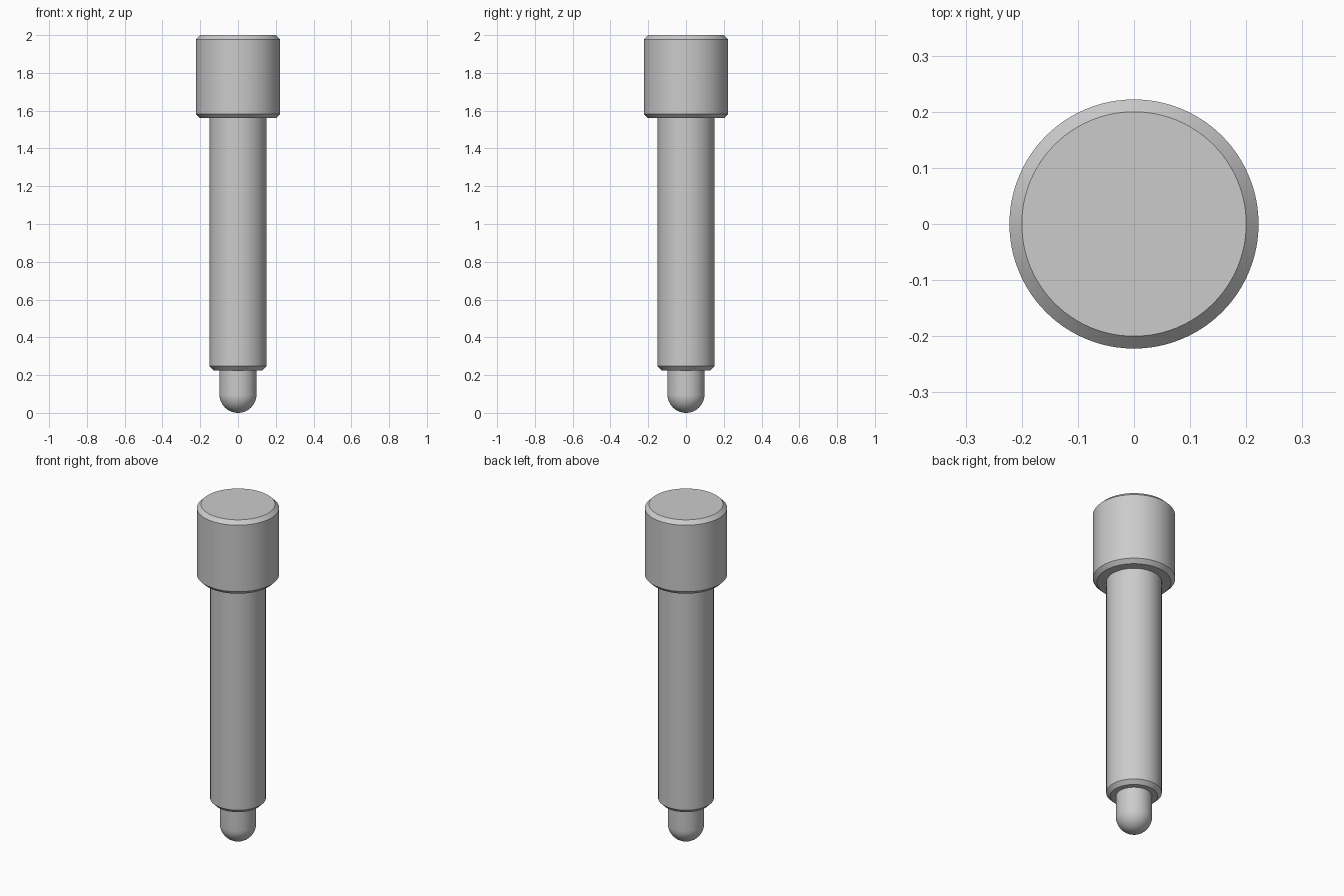
import bpy, bmesh
from math import radians, sin, cos, pi

cube = bpy.data.objects.get("Cube")
if cube:
    bpy.data.objects.remove(cube, do_unlink=True)

SEGMENTS = 96

steel = bpy.data.materials.new("steel_grey")
steel.use_nodes = True
GREY = (0.6, 0.6, 0.6, 1)
steel.diffuse_color = GREY
steel.node_tree.nodes["Principled BSDF"].inputs["Base Color"].default_value = GREY


def lathe(name, profile):
    """Spin (radius, height) points, listed bottom to top, about the z axis."""
    bm = bmesh.new()
    verts = [bm.verts.new((r, 0, z)) for r, z in profile]
    edges = [bm.edges.new(pair) for pair in zip(verts, verts[1:])]
    bmesh.ops.spin(bm, geom=verts + edges, cent=(0, 0, 0), axis=(0, 0, 1),
                   angle=2 * pi, steps=SEGMENTS)
    bmesh.ops.remove_doubles(bm, verts=bm.verts, dist=1e-5)
    bmesh.ops.recalc_face_normals(bm, faces=bm.faces)
    mesh = bpy.data.meshes.new(name)
    bm.to_mesh(mesh)
    bm.free()
    mesh.materials.append(steel)
    obj = bpy.data.objects.new(name, mesh)
    bpy.context.collection.objects.link(obj)
    bpy.ops.object.select_all(action="DESELECT")
    obj.select_set(True)
    bpy.context.view_layer.objects.active = obj
    bpy.ops.object.shade_smooth_by_angle(angle=radians(30))
    return obj


HEAD_R, BODY_R, TIP_R = 0.222, 0.15, 0.098
HEAD_Z, BODY_Z, TOP = 1.56, 0.225, 2.0
CHAMFER = 0.022

# Head, chamfered at both rims
lathe("head", [(0, HEAD_Z), (HEAD_R - CHAMFER, HEAD_Z), (HEAD_R, HEAD_Z + CHAMFER),
               (HEAD_R, TOP - CHAMFER), (HEAD_R - CHAMFER, TOP), (0, TOP)])

# Shank, chamfered at the lower rim
lathe("shank", [(0, BODY_Z), (BODY_R - CHAMFER, BODY_Z), (BODY_R, BODY_Z + CHAMFER),
                (BODY_R, HEAD_Z), (0, HEAD_Z)])

# Pin with a hemispherical tip
STEPS = 16
dome = [(TIP_R * sin(a), TIP_R * (1 - cos(a)))
        for a in (i * pi / 2 / STEPS for i in range(STEPS + 1))]
lathe("tip", dome + [(TIP_R, BODY_Z), (0, BODY_Z)])
